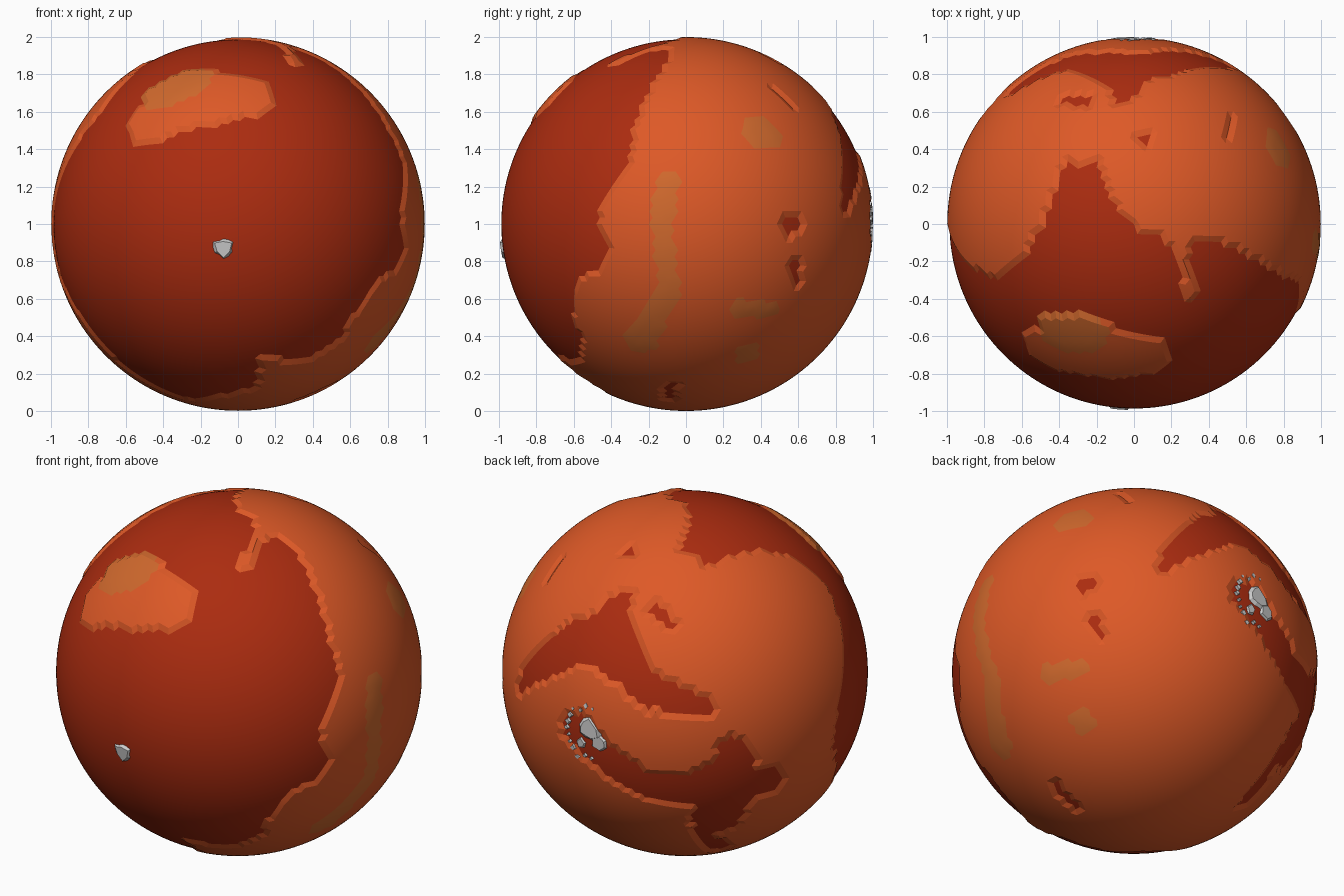
import bpy, bmesh, math, random
from mathutils import Vector, Matrix, noise

if "Cube" in bpy.data.objects:
    bpy.data.objects.remove(bpy.data.objects["Cube"])

random.seed(4)
SEA, LAND, HIGH = 0, 1, 2
RADIUS = (0.986, 0.998, 1.0)
X, Y, Z = Vector((1, 0, 0)), Vector((0, 1, 0)), Vector((0, 0, 1))


# Projections as (right, up, facing) axes, used to place points on the globe
def tilted(sx, sy, sz):
    d = Vector((sx * 0.52, sy * 0.742, sz * 0.4226)).normalized()
    r = Z.cross(d).normalized()
    return r, d.cross(r), d


FRONT, RIGHT, TOP = (X, Z, -Y), (Y, Z, X), (X, Y, Z)
BACK_L, BACK_R = tilted(-1, 1, 1), tilted(1, 1, -1)

# Coast of the front sea: (angle around the y axis, y of the shore)
COAST = [(0, -.49), (12, -.4), (20, -.3), (32, -.27), (45, -.2), (60, -.09), (78, -.1),
         (90, 0), (97, .15), (102, .34), (114, .34), (119, .05), (128, -.2), (141, -.28),
         (154, -.22), (180, 0), (191, .02), (211, -.2), (252, -.18), (264, -.35), (276, -.45),
         (280, -.7), (295, -.56), (313, -.54), (321, -.6), (338, -.58), (344, -.45),
         (353, -.4), (360, -.49)]


def shore(n):
    a = math.degrees(math.atan2(n.z, n.x)) % 360
    for (a1, y1), (a2, y2) in zip(COAST, COAST[1:]):
        if a <= a2:
            return y1 + (y2 - y1) * (a - a1) / (a2 - a1)


# Brush strokes over the globe: a path of (right, up, brush radius)
strokes = []


def paint(level, view, *path):
    r, u, d = view
    pts = [(r * a + u * b + d * math.sqrt(max(0, 1 - a * a - b * b)), w) for a, b, w in path]
    strokes.append((level, list(zip(pts, pts[1:] or pts))))


# winding back lake with its northern tip
paint(SEA, BACK_L, (-.87, -.03, .08), (-.6, .16, .14), (-.42, .17, .17), (-.2, -.11, .1),
      (.1, -.19, .07))
paint(SEA, BACK_L, (-.42, .28, .14), (-.32, .43, .05))
paint(SEA, BACK_L, (-.17, .34, .05), (-.08, .26, .04))
paint(SEA, BACK_R, (.07, .5, .05), (.25, .66, .08), (.45, .78, .11))
# southern back sea around the ice
paint(SEA, BACK_L, (-.6, -.31, .11), (-.44, -.48, .11), (-.2, -.63, .1), (.2, -.64, .15),
      (.45, -.6, .1))
paint(SEA, BACK_L, (.2, -.64, .15), (.18, -.8, .16))
paint(SEA, BACK_L, (.25, -.5, .15), (.25, -.43, .08))
paint(SEA, BACK_R, (.8, -.42, .05), (.62, -.7, .07))
# craters
paint(SEA, BACK_R, (-.45, -.69, .04), (-.33, -.8, .04))
paint(SEA, RIGHT, (.57, 0, .07))
paint(SEA, RIGHT, (.59, -.22, .04), (.61, -.31, .03))
paint(SEA, RIGHT, (.47, .73, .022), (.58, .63, .022))
paint(SEA, TOP, (.06, .46, .045))
# front peninsula and island
paint(LAND, TOP, (.24, -.08, .025), (.31, -.4, .025))
paint(LAND, FRONT, (-.47, .56, .14), (-.25, .68, .21), (.02, .7, .16))
# highlands
paint(HIGH, FRONT, (-.42, .7, .1), (-.28, .76, .12))
paint(HIGH, RIGHT, (.41, .49, .09))
paint(HIGH, RIGHT, (-.1, .23, .05), (-.13, 0, .035), (-.09, -.36, .04), (-.24, -.62, .07))
paint(HIGH, RIGHT, (.28, -.45, .04), (.48, -.46, .025))
paint(HIGH, RIGHT, (.33, -.69, .05))


def level_of(n):
    wobble = noise.noise(n * 9) * 0.03
    level = SEA if n.y < shore(n) + wobble else LAND
    for lv, segments in strokes:
        for (p, w1), (q, w2) in segments:
            pq = q - p
            t = min(1, max(0, (n - p).dot(pq) / max(pq.length_squared, 1e-9)))
            if (n - (p + pq * t).normalized()).length < w1 + (w2 - w1) * t + wobble * w1 * 5:
                level = lv
    return level


def finish(name, bm, color=None):
    me = bpy.data.meshes.new(name)
    bm.to_mesh(me)
    bm.free()
    ob = bpy.data.objects.new(name, me)
    ob.location.z = 1
    bpy.context.collection.objects.link(ob)
    if color:
        mat = bpy.data.materials.new(name + "_color")
        mat.diffuse_color = (*color, 1)
        mat.use_nodes = True
        mat.node_tree.nodes["Principled BSDF"].inputs["Base Color"].default_value = mat.diffuse_color
        me.materials.append(mat)
        bpy.ops.object.select_all(action='DESELECT')
        ob.select_set(True)
        bpy.context.view_layer.objects.active = ob
        bpy.ops.object.shade_smooth_by_angle(angle=math.radians(10))


# Planet surface: one stepped globe split into its terrain levels
globe = bmesh.new()
bmesh.ops.create_icosphere(globe, subdivisions=6, radius=1)
levels = []
for v in globe.verts:
    n = v.co.normalized()
    levels.append(level_of(n))
    v.co = n * RADIUS[levels[-1]]

for name, lv, color in (("sea", SEA, (0.41, 0.025, 0.005)),
                        ("land", LAND, (0.73, 0.10, 0.02)),
                        ("highlands", HIGH, (0.63, 0.14, 0.026))):
    bm = globe.copy()
    bm.verts.index_update()
    drop = [f for f in bm.faces if max(levels[v.index] for v in f.verts) != lv]
    bmesh.ops.delete(bm, geom=drop, context='FACES')
    finish(name, bm, color)
globe.free()


# Ice: faceted, irregular low cones lying on the surface
def add_ice(bm, direction, size, sides, top):
    n = Vector(direction).normalized()
    m = Matrix.Translation(n * (top - 0.02)) @ n.to_track_quat('Z', 'Y').to_matrix().to_4x4()
    new = bmesh.ops.create_cone(bm, cap_ends=True, segments=sides, radius1=size,
                                radius2=size * 0.55, depth=0.04, matrix=m)["verts"]
    for v in new:
        v.co += (v.co - n * v.co.dot(n)) * random.uniform(-0.05, 0.05)
        v.co += (v.co - n * top).normalized() * random.uniform(-0.15, 0.15) * size


bm = bmesh.new()
add_ice(bm, (-0.08, -1, -0.13), 0.08, 6, 0.998)
finish("front_ice", bm)

bm = bmesh.new()
add_ice(bm, (-0.05, 1, 0.05), 0.10, 9, 0.998)
add_ice(bm, (-0.12, 1, -0.02), 0.07, 6, 0.997)
add_ice(bm, (0.0, 1, -0.05), 0.05, 5, 0.997)
for i in range(13):
    a = math.radians(-95 + i * 16)
    r = random.uniform(0.14, 0.18)
    add_ice(bm, (-0.05 + r * math.cos(a), 1, 0.02 + r * math.sin(a)),
            random.uniform(0.016, 0.03), 4, 1.0)
finish("back_ice", bm)
